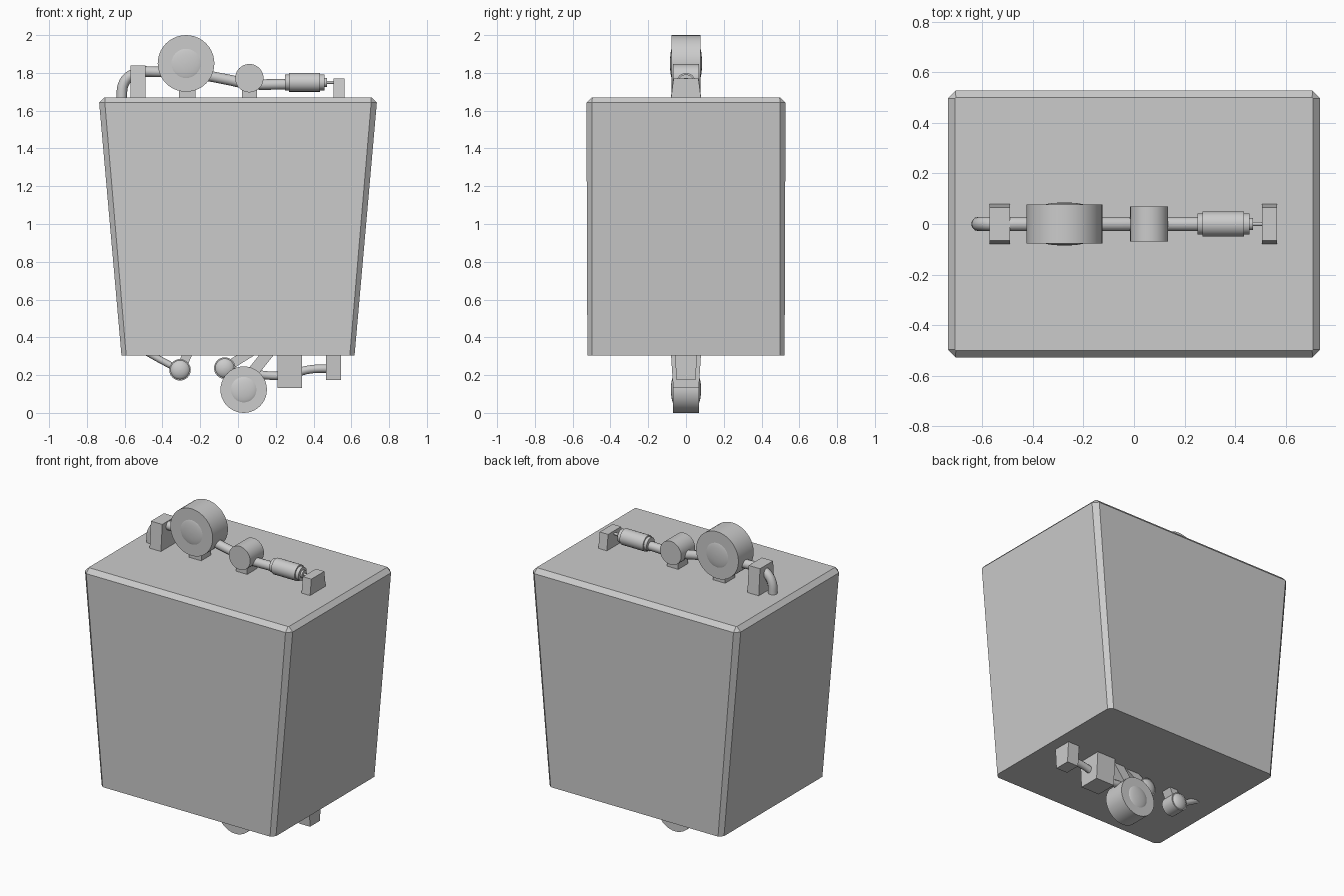
import bpy, bmesh, math
from mathutils import Vector, Matrix

if "Cube" in bpy.data.objects:
    bpy.data.objects.remove(bpy.data.objects["Cube"])


def finish(name, bm, smooth=True):
    bmesh.ops.recalc_face_normals(bm, faces=bm.faces)
    me = bpy.data.meshes.new(name)
    bm.to_mesh(me)
    bm.free()
    ob = bpy.data.objects.new(name, me)
    bpy.context.collection.objects.link(ob)
    if smooth:
        bpy.ops.object.select_all(action='DESELECT')
        ob.select_set(True)
        bpy.context.view_layer.objects.active = ob
        bpy.ops.object.shade_smooth_by_angle(angle=math.radians(35))
    return ob


def loft(name, rings, smooth=False):
    """Skin a list of equal-length point rings and cap both ends."""
    bm = bmesh.new()
    vs = [[bm.verts.new(p) for p in r] for r in rings]
    n = len(vs[0])
    for a, b in zip(vs, vs[1:]):
        for i in range(n):
            j = (i + 1) % n
            bm.faces.new((a[i], a[j], b[j], b[i]))
    bm.faces.new(vs[0])
    bm.faces.new(vs[-1])
    return finish(name, bm, smooth)


def octagon(z, hx, hy, c):
    return [(hx, -hy + c, z), (hx, hy - c, z), (hx - c, hy, z), (-hx + c, hy, z),
            (-hx, hy - c, z), (-hx, -hy + c, z), (-hx + c, -hy, z), (hx - c, -hy, z)]


def block(name, x0, x1, z0, z1, y0, y1):
    """Block whose depth tapers from y0 at z0 to y1 at z1."""
    return loft(name, [[(x0, -y, z), (x1, -y, z), (x1, y, z), (x0, y, z)]
                       for z, y in ((z0, y0), (z1, y1))])


def lathe(name, centre, axis, profile, n=32):
    """Revolve (offset, radius) pairs around the x or y axis."""
    c = Vector(centre)
    rings = []
    for d, r in profile:
        ring = []
        for i in range(n):
            a = 2 * math.pi * i / n
            u, v = r * math.cos(a), r * math.sin(a)
            ring.append(c + Vector((d, u, v) if axis == 'x' else (u, d, v)))
        rings.append(ring)
    return loft(name, rings, True)


def tube(name, pts, radius):
    """Round tube following (x, z) points through a smooth curve."""
    cu = bpy.data.curves.new(name, 'CURVE')
    cu.dimensions = '3D'
    cu.bevel_depth = radius
    cu.bevel_resolution = 4
    cu.resolution_u = 6
    cu.use_fill_caps = True
    sp = cu.splines.new('BEZIER')
    sp.bezier_points.add(len(pts) - 1)
    for p, (x, z) in zip(sp.bezier_points, pts):
        p.co = (x, 0, z)
        p.handle_left_type = p.handle_right_type = 'AUTO'
    ob = bpy.data.objects.new(name, cu)
    bpy.context.collection.objects.link(ob)
    return ob


def strut(name, a, b, w, d):
    """Slanted bar between two (x, z) points."""
    a, b = Vector((a[0], 0, a[1])), Vector((b[0], 0, b[1]))
    t = (b - a).normalized()
    s = Vector((t.z, 0, -t.x)) * w / 2
    y = Vector((0, d, 0))
    return loft(name, [[p - s - y, p + s - y, p + s + y, p - s + y] for p in (a, b)])


def drum(name, x, z, r, h, dome=0.0, dome_h=0.0):
    """Round drum facing front and back, optionally with a domed lens."""
    lathe(name, (x, 0, z), 'y', [(-h, r), (h, r)], 40)
    if dome:
        k = [(math.sin(t), math.cos(t)) for t in
             [math.radians(90 * i / 6) for i in range(6)] + [math.radians(89)]]
        half = [(h - 0.01 + dome_h * s, dome * c) for s, c in k]
        lathe(name + "_lens", (x, 0, z), 'y', [(-d, c) for d, c in half[::-1]] + half)


# Main body: chamfered box widening upwards
loft("body", [octagon(0.305, 0.617, 0.522, 0.025), octagon(1.642, 0.735, 0.527, 0.03),
              octagon(1.67, 0.708, 0.5, 0.004)])

# Top pipework
tube("top_pipe", [(-0.617, 1.65), (-0.602, 1.75), (-0.55, 1.795), (-0.42, 1.805),
                  (-0.2, 1.79), (-0.06, 1.765), (0.06, 1.742), (0.26, 1.74)], 0.028)
block("top_pipe_clamp", -0.57, -0.49, 1.66, 1.838, 0.08, 0.066)
drum("top_gauge", -0.275, 1.85, 0.15, 0.077, 0.094, 0.018)
block("top_gauge_foot", -0.312, -0.225, 1.66, 1.73, 0.05, 0.05)
drum("top_valve", 0.06, 1.772, 0.075, 0.07)
block("top_valve_foot", 0.02, 0.1, 1.66, 1.72, 0.05, 0.05)
lathe("top_cartridge", (0, 0, 1.75), 'x',
      [(0.25, 0.042), (0.27, 0.042), (0.27, 0.05), (0.435, 0.05), (0.435, 0.042),
       (0.457, 0.042), (0.457, 0.024), (0.47, 0.024), (0.47, 0.008), (0.52, 0.008)], 24)
block("top_end_block", 0.505, 0.565, 1.66, 1.77, 0.08, 0.066)

# Underside pipework
tube("under_pipe_left", [(-0.49, 0.325), (-0.4, 0.275), (-0.31, 0.228)], 0.018)
drum("under_roller_left", -0.307, 0.228, 0.057, 0.045, 0.054, 0.03)
strut("under_strut_left", (-0.265, 0.32), (-0.3, 0.235), 0.05, 0.035)
drum("under_roller_middle", -0.07, 0.237, 0.057, 0.045, 0.054, 0.03)
strut("under_strut_middle", (0.08, 0.33), (-0.065, 0.24), 0.05, 0.035)
drum("under_gauge", 0.03, 0.123, 0.123, 0.07, 0.078, 0.02)
strut("under_strut_gauge", (0.17, 0.33), (0.05, 0.18), 0.06, 0.045)
tube("under_pipe_right", [(0.05, 0.22), (0.14, 0.2), (0.26, 0.2), (0.38, 0.23), (0.5, 0.235)], 0.022)
block("under_block", 0.21, 0.34, 0.133, 0.32, 0.068, 0.08)
block("under_end_block", 0.465, 0.545, 0.175, 0.32, 0.05, 0.06)
